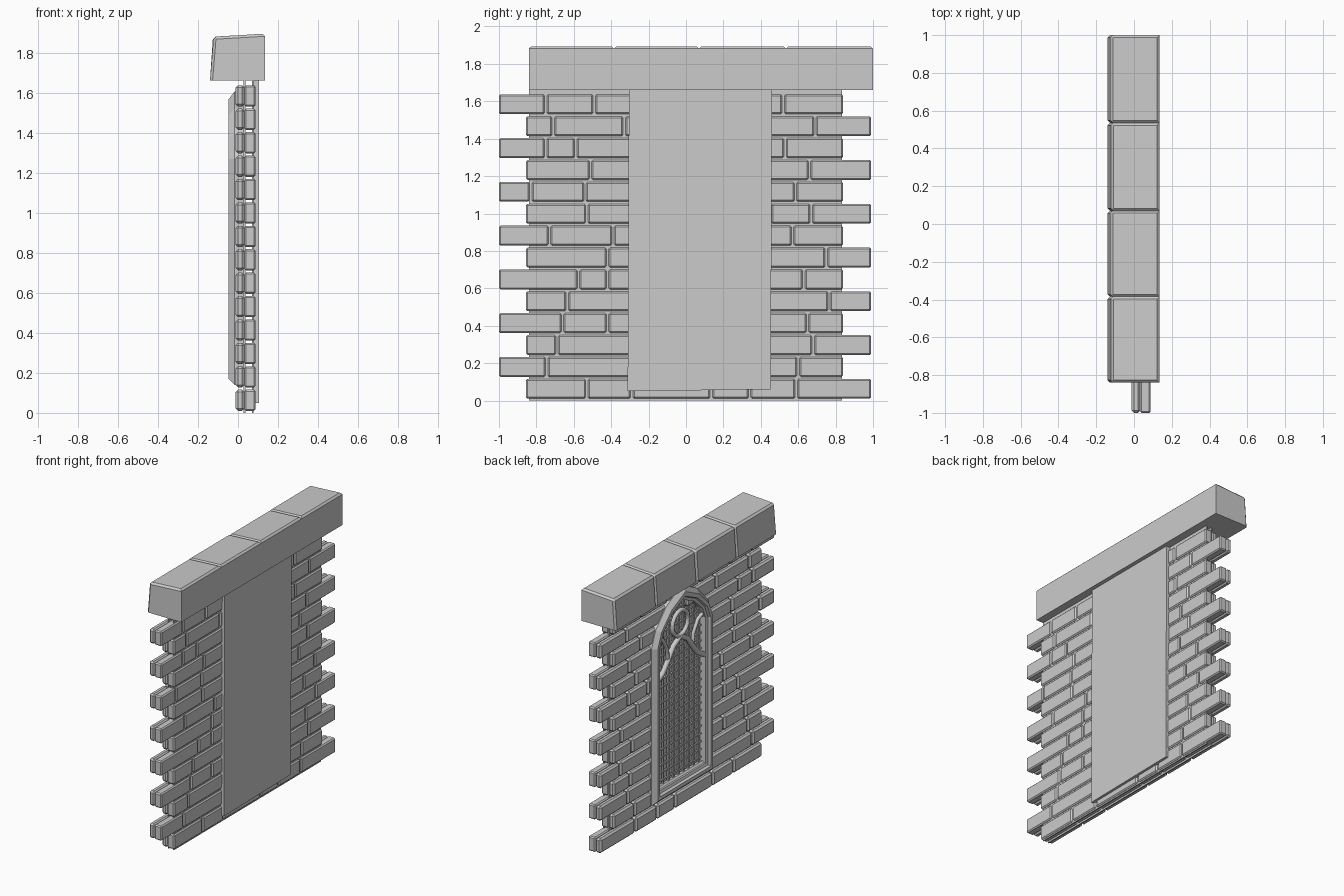
import bpy, bmesh, math

if "Cube" in bpy.data.objects:
    bpy.data.objects.remove(bpy.data.objects["Cube"])

YC = 0.075          # window centre line
PITCH, H = 0.117, 0.106


def finish(name, bm, bevel=0):
    bmesh.ops.recalc_face_normals(bm, faces=bm.faces)
    me = bpy.data.meshes.new(name)
    bm.to_mesh(me)
    bm.free()
    ob = bpy.data.objects.new(name, me)
    bpy.context.collection.objects.link(ob)
    if bevel:
        m = ob.modifiers.new("bevel", 'BEVEL')
        m.width = bevel
        m.segments = 1
    return ob


def box(bm, x0, x1, y0, y1, z0, z1):
    vs = bmesh.ops.create_cube(bm, size=1)['verts']
    for v in vs:
        v.co.x = x1 if v.co.x > 0 else x0
        v.co.y = y1 if v.co.y > 0 else y0
        v.co.z = z1 if v.co.z > 0 else z0
    return vs


# Window outline: pointed arch inset by d
ARCH = [(1, 0), (0.86, 0.36), (0.5, 0.74), (0, 1)]
SPRING = 1.27


def arch_half(d):
    w, h = 0.345 - d, 0.335 - d * 1.3
    return [(w, 0.14 + d)] + [(w * a, SPRING + h * b) for a, b in ARCH]


def half_width(z, d):
    pts = arch_half(d)
    if z < pts[0][1] or z > pts[-1][1]:
        return 0
    for (a, za), (b, zb) in zip(pts, pts[1:]):
        if za <= z <= zb:
            return a + (b - a) * (z - za) / (zb - za)
    return 0


# Brick courses: joints left and right of the window, toothed ends
ROWS = [([-0.53, -0.29], [0.135, 0.34, 0.59]), ([-0.745], [0.6]),
        ([-0.69], [0.68]), ([-0.66, -0.42], [0.65]),
        ([-0.635], [0.765]), ([-0.575, -0.42], [0.63]),
        ([-0.42], [0.75]), ([-0.73, -0.39], [0.57]),
        ([-0.53], [0.45, 0.67]), ([-0.83, -0.54], [0.585]),
        ([-0.51], [0.66]), ([-0.75, -0.59], [0.53]),
        ([-0.71, -0.33], [0.69]), ([-0.75, -0.49, -0.15], [0.22, 0.52])]

front, back, core = bmesh.new(), bmesh.new(), bmesh.new()
for i, (left, right) in enumerate(ROWS):
    z0 = 0.01 + PITCH * i
    z1 = z0 + H
    ends = (-0.855, 0.99) if i % 2 == 0 else (-1.0, 0.84)
    # opening for this course on each face of the wall
    hw = min(half_width(z0, 0.04), half_width(z1, 0.04)) if 0 < i < 13 else 0
    for bm, xa, xb, hole in ((front, -0.012, 0.032, hw), (back, 0.032, 0.088, 0.36 if i else 0)):
        if hole:
            runs = [[ends[0]] + left + [YC - hole], [YC + hole] + right + [ends[1]]]
        else:
            runs = [[ends[0]] + left + right + [ends[1]]]
        for run in runs:
            run.sort()
            for a, b in zip(run, run[1:]):
                if b - a > 0.04:
                    ga = 0 if a == ends[0] else 0.006
                    gb = 0 if b == ends[1] else 0.006
                    box(bm, xa, xb, a + ga, b - gb, z0, z1)
finish("front_bricks", front, 0.012)
finish("back_bricks", back, 0.008)

# Two thin mortar skins with a hollow between
box(core, 0.028, 0.037, -0.84, 0.835, 0, 1.67)
box(core, 0.07, 0.078, -0.84, 0.835, 0, 1.67)
finish("mortar", core)

# Flat panel behind the window
bm = bmesh.new()
for v in box(bm, 0.072, 0.106, -0.305, 0.46, 0.05, 1.665):
    if v.co.z < 1:
        v.co.y -= 0.007
        v.co.z += 0.01 if v.co.y > 0 else 0
finish("back_panel", bm)

# Coping stones, chamfered on top and on the window face
bm = bmesh.new()
cuts = [-0.84, -0.385, 0.07, 0.535, 1.0]
for k, (a, b) in enumerate(zip(cuts, cuts[1:])):
    cb = bmesh.new()
    box(cb, -0.14, 0.135, a, b, 1.66, 1.895)
    for v in cb.verts:
        if v.co.z > 1.8 and v.co.x < 0:
            v.co.x, v.co.z = -0.122 - 0.003 * (k % 2), 1.88
    edges = [e for e in cb.edges
             if all(v.co.z > 1.8 for v in e.verts)
             or (all(v.co.x < 0 for v in e.verts) and any(v.co.z > 1.8 for v in e.verts))]
    bmesh.ops.bevel(cb, geom=edges, offset=0.013, segments=1, affect='EDGES')
    finish("coping_stone_%d" % (k + 1), cb)
bm.free()

# Moulded stone frame: cross-section (inset, x) lofted round the arch
bm = bmesh.new()
rings = []
for d, x in [(0, 0.03), (0, -0.018), (0.03, -0.048), (0.055, -0.048),
             (0.062, -0.03), (0.08, -0.024), (0.085, 0.03)]:
    half = arch_half(d)
    loop = half + [(-y, z) for y, z in reversed(half[:-1])]
    rings.append([bm.verts.new((x, YC + y, z)) for y, z in loop])
for r0, r1 in zip(rings, rings[1:]):
    n = len(r0)
    for j in range(n):
        bm.faces.new((r0[j], r0[(j + 1) % n], r1[(j + 1) % n], r1[j]))
finish("window_frame", bm)

# Lattice bars, trimmed to the arch
bm = bmesh.new()
t = 0.006
for k in range(-4, 5):
    y = k * 0.058
    z = 0.22
    while half_width(z + 0.01, 0.08) > abs(y):
        z += 0.01
    if z > 0.3:
        box(bm, 0.004, 0.016, YC + y - t, YC + y + t, 0.22, z)
for k in range(23):
    z = 0.26 + k * 0.056
    w = half_width(z, 0.08)
    if w > 0.02:
        box(bm, 0.008, 0.02, YC - w, YC + w, z - t, z + t)
finish("lattice", bm)


# Tracery: tubes following short paths in the window plane
def tube(name, pts, r, cyclic=False):
    cu = bpy.data.curves.new(name, 'CURVE')
    cu.dimensions = '3D'
    cu.bevel_depth = r
    cu.bevel_resolution = 1
    cu.use_fill_caps = True
    sp = cu.splines.new('POLY')
    sp.points.add(len(pts) - 1)
    for p, (y, z) in zip(sp.points, pts):
        p.co = (-0.006, YC + y, z, 1)
    sp.use_cyclic_u = cyclic
    ob = bpy.data.objects.new(name, cu)
    bpy.context.collection.objects.link(ob)


tube("tracery_ring", [(0.09 * math.cos(a), 1.33 + 0.09 * math.sin(a))
                      for a in [k * math.pi / 8 for k in range(16)]], 0.016, True)
for s, side in ((1, "left"), (-1, "right")):
    tube("tracery_arch_" + side,
         [(s * y, z) for y, z in [(0.27, 1.0), (0.2, 1.04), (0.14, 1.11), (0.08, 1.19), (0, 1.235)]], 0.02)
    tube("tracery_strut_" + side,
         [(s * y, z) for y, z in [(0.14, 1.11), (0.15, 1.2), (0.2, 1.28), (0.25, 1.3)]], 0.014)
